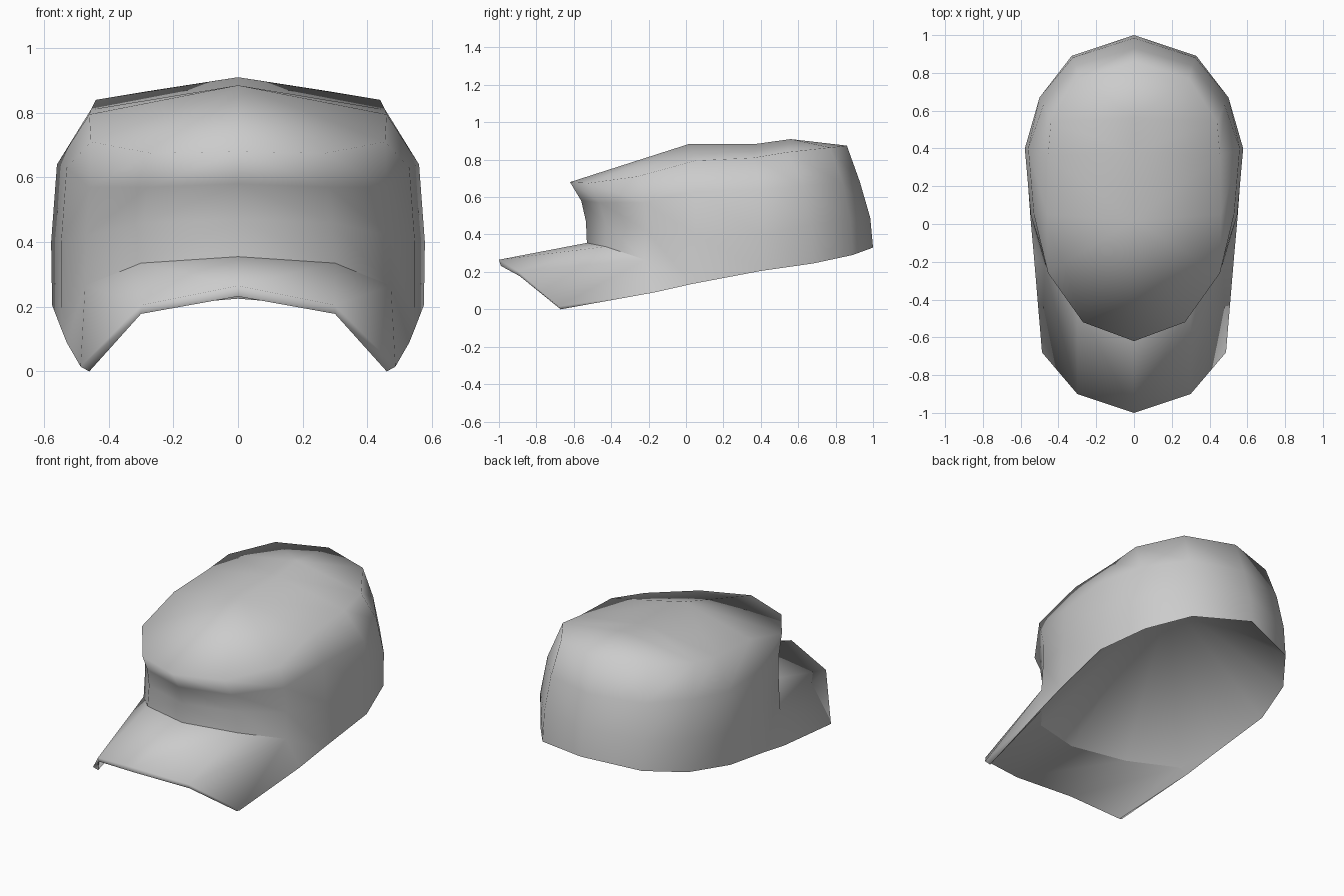
import bpy, bmesh
from mathutils import Vector

cube = bpy.data.objects.get("Cube")
if cube:
    bpy.data.objects.remove(cube)

grey = bpy.data.materials.new("plain_grey")
grey.use_nodes = True
GREY = (0.6, 0.6, 0.6, 1)
grey.diffuse_color = GREY
grey.node_tree.nodes["Principled BSDF"].inputs["Base Color"].default_value = GREY


def build(name, groups, creases=()):
    """Half mesh from (faces, inner point) groups; faces turn away from the point."""
    bm = bmesh.new()
    verts = {}

    def vert(p):
        if p not in verts:
            verts[p] = bm.verts.new(p)
        return verts[p]

    for faces, inner in groups:
        for pts in faces:
            f = bm.faces.new([vert(p) for p in pts])
            f.smooth = True
            f.normal_update()
            if f.normal.dot(f.calc_center_median() - Vector(inner)) < 0:
                f.normal_flip()
    for a, b in creases:
        bm.edges.get((verts[a], verts[b])).smooth = False
    me = bpy.data.meshes.new(name)
    bm.to_mesh(me)
    bm.free()
    me.materials.append(grey)
    ob = bpy.data.objects.new(name, me)
    bpy.context.collection.objects.link(ob)
    mirror = ob.modifiers.new("mirror", "MIRROR")
    mirror.use_clip = True


def strip(a, b):
    return [(a[i], a[i + 1], b[i + 1], b[i]) for i in range(len(a) - 1)]


def pairs(row):
    return list(zip(row, row[1:]))


# Crown columns from back centre round to front centre, each from hem to top edge
columns = [
    [(0, 1, .33), (0, .985, .49), (0, .93, .68), (0, .86, .875)],
    [(.33, .89, .29), (.325, .88, .47), (.31, .84, .67), (.29, .77, .865)],
    [(.49, .68, .245), (.5, .67, .45), (.48, .63, .66), (.44, .54, .84)],
    [(.575, .4, .205), (.578, .4, .4), (.56, .4, .64), (.455, .36, .81)],
    [(.548, .03, .135), (.547, .05, .4), (.53, .05, .63), (.46, .05, .795)],
    [(.473, -.22, .265), (.47, -.21, .42), (.46, -.22, .57), (.455, -.26, .71)],
    [(.3, -.43, .335), (.29, -.43, .46), (.28, -.46, .57), (.27, -.52, .675)],
    [(0, -.53, .355), (0, -.535, .47), (0, -.56, .58), (0, -.62, .68)],
]
hem = [c[0] for c in columns]
top = [c[3] for c in columns]
seam = hem[5:]

# Brim rows, each from the side to the centre
side = (.53, -.17, .09)
upper = [(.487, -.68, .015), (.3, -.9, .205), (0, -1, .265)]
lower = [(.46, -.67, 0), (.3, -.89, .178), (0, -.99, .232)]
inner = [(.485, -.2, .125), (.3, -.43, .2), (0, -.53, .225)]

# Crown walls
walls = [f for a, b in pairs(columns) for f in strip(a, b)]
walls.append((hem[4], side, hem[5]))

# Crown top, around three points on the centre line
front_mid, mid, back_mid = (0, .02, .885), (0, .38, .885), (0, .56, .91)
lid = [(top[i], top[i + 1], front_mid) for i in (4, 5, 6)]
lid += [(front_mid, top[4], top[3], mid), (mid, top[3], top[2], back_mid)]
lid += [(back_mid, top[2], top[1]), (back_mid, top[1], top[0])]

# Upper surface and rounded front lip of the brim, flowing into the walls
brim = strip(seam, upper) + [(seam[0], side, upper[0])]
lip = strip(upper, lower) + [(side, upper[0], lower[0])]
build("crown_and_brim",
      [(walls + lid, (0, .2, .45)), (brim, (0, .1, -.5)), (lip, (0, -.4, .25))],
      pairs(seam))

# Underside of the brim
underside = strip(inner, lower) + [(inner[0], side, lower[0])]
build("brim_underside", [(underside, (0, -.6, 3))])

# Inner lining, a deep cone rising from the hem
apex = (0, .3, .78)
ring = hem[:5] + inner
lining = [(a, b, apex) for a, b in pairs(ring)] + [(hem[4], side, inner[0])]
build("lining", [(lining, (0, .2, 3))])
